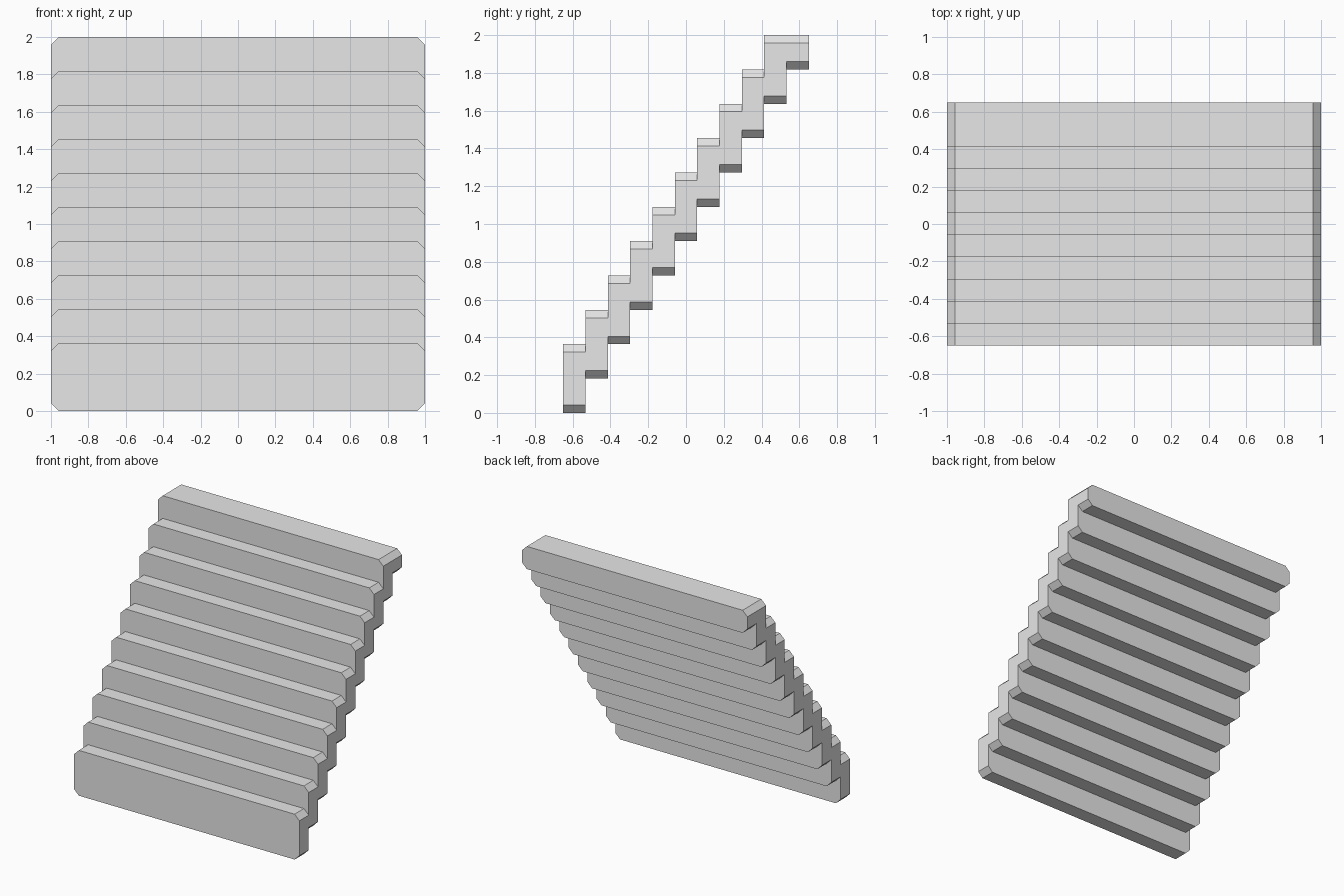
import bpy
import bmesh
import math

cube = bpy.data.objects.get("Cube")
if cube:
    bpy.data.objects.remove(cube, do_unlink=True)

STEPS = 11           # columns from front to back
DEPTH = 1.3 / STEPS  # tread depth
RISE = 2.0 / STEPS   # riser height
BEVEL = 0.042        # chamfer on the long side edges


def make_material(name, color):
    mat = bpy.data.materials.new(name)
    mat.use_nodes = True
    mat.diffuse_color = color
    mat.node_tree.nodes["Principled BSDF"].inputs["Base Color"].default_value = color
    return mat


def stair_profile(inset):
    """Closed side outline (y, z), with treads lowered and soffits raised by inset."""
    y = [-0.65 + DEPTH * k for k in range(STEPS + 1)]
    points = []
    for k in range(STEPS - 1):
        top = RISE * (k + 2) - inset
        end = STEPS if k == STEPS - 2 else k + 1   # top landing is two columns deep
        points += [(y[k], top), (y[end], top)]
    for k in reversed(range(STEPS)):
        bottom = RISE * k + inset
        points += [(y[k + 1], bottom), (y[k], bottom)]
    return points


# Staircase lofted across its width, with chamfered ends
bm = bmesh.new()
sections = [(-1, BEVEL), (-1 + BEVEL, 0), (1 - BEVEL, 0), (1, BEVEL)]
loops = [[bm.verts.new((x, y, z)) for y, z in stair_profile(inset)]
         for x, inset in sections]
for a, b in zip(loops, loops[1:]):
    for i in range(len(a)):
        j = (i + 1) % len(a)
        bm.faces.new((a[i], a[j], b[j], b[i]))
bm.faces.new(loops[0])
bm.faces.new(loops[-1])

# Merge each riser into one flat face
bmesh.ops.dissolve_limit(bm, angle_limit=math.radians(1),
                         verts=bm.verts[:], edges=bm.edges[:])
bmesh.ops.recalc_face_normals(bm, faces=bm.faces[:])

mesh = bpy.data.meshes.new("staircase")
bm.to_mesh(mesh)
bm.free()
mesh.materials.append(make_material("light grey", (0.8, 0.8, 0.8, 1)))
stairs = bpy.data.objects.new("staircase", mesh)
bpy.context.collection.objects.link(stairs)
